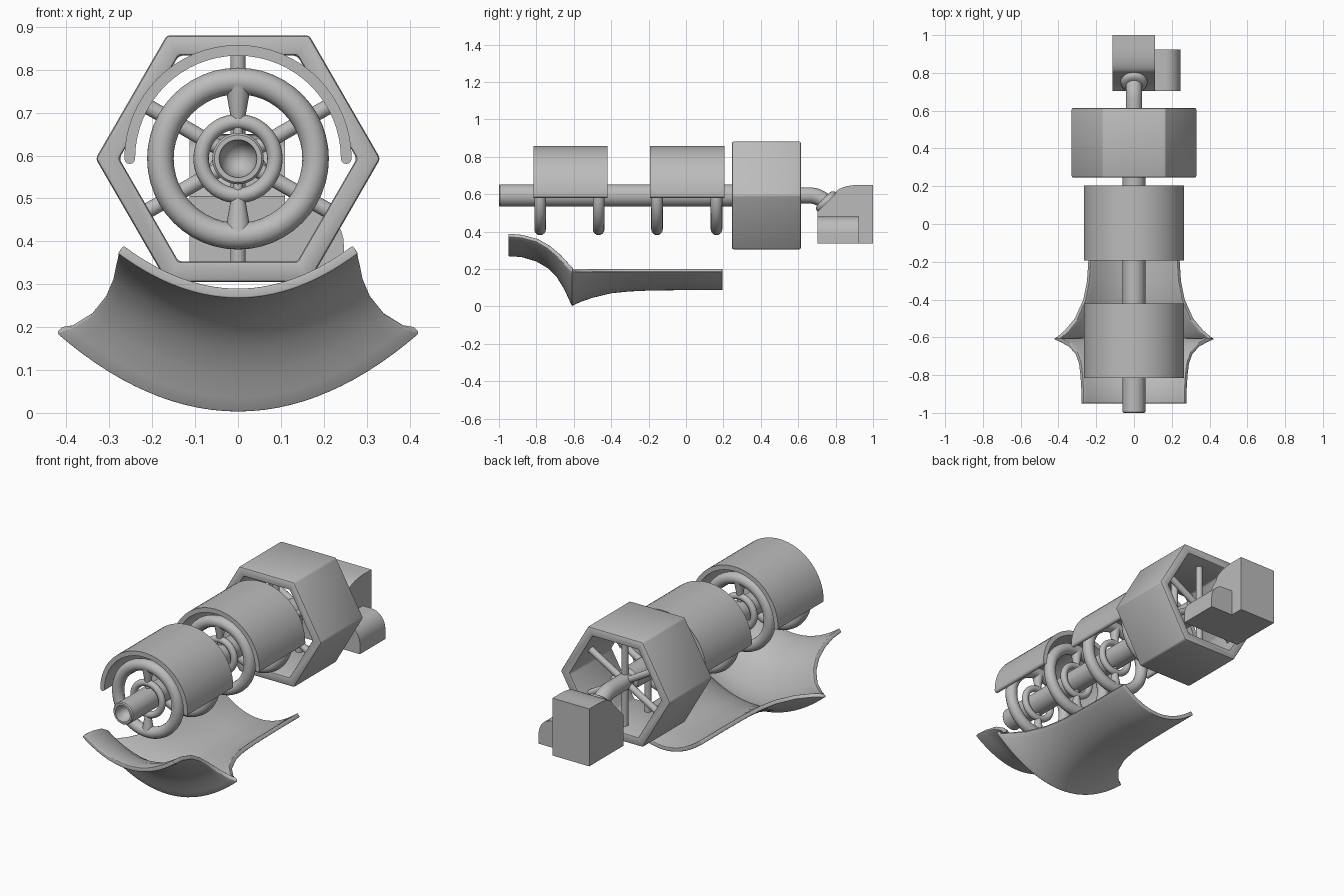
import bpy, bmesh, math
from mathutils import Vector

if "Cube" in bpy.data.objects:
    bpy.data.objects.remove(bpy.data.objects["Cube"])

AXIS_Z = 0.593
grey = bpy.data.materials.new("plain grey")
grey.diffuse_color = (0.5, 0.5, 0.5, 1)
grey.use_nodes = True
grey.node_tree.nodes["Principled BSDF"].inputs["Base Color"].default_value = grey.diffuse_color


def finish(obj, bevel=0, segments=2, limit=50):
    """Bevel if wanted, then smooth shading that keeps edges sharp."""
    bpy.ops.object.select_all(action='DESELECT')
    bpy.context.view_layer.objects.active = obj
    obj.select_set(True)
    if bevel:
        mod = obj.modifiers.new("bevel", 'BEVEL')
        mod.width, mod.segments = bevel, segments
        mod.limit_method, mod.angle_limit = 'ANGLE', math.radians(limit)
    if obj.modifiers:
        bpy.ops.object.convert(target='MESH')
    bpy.ops.object.shade_smooth_by_angle(angle=math.radians(35))
    return obj


def make(name, bm, recalc=True):
    if recalc:
        bmesh.ops.recalc_face_normals(bm, faces=bm.faces)
    mesh = bpy.data.meshes.new(name)
    bm.to_mesh(mesh)
    bm.free()
    mesh.materials.append(grey)
    obj = bpy.data.objects.new(name, mesh)
    bpy.context.collection.objects.link(obj)
    return obj


def skin(bm, rings, loop=False, cap=True, closed=True):
    """Join rings of points with quads."""
    vs = [[bm.verts.new(p) for p in r] for r in rings]
    n = len(vs[0])
    for i in range(len(vs) if loop else len(vs) - 1):
        a, b = vs[i], vs[(i + 1) % len(vs)]
        for j in range(n if closed else n - 1):
            k = (j + 1) % n
            bm.faces.new((a[j], a[k], b[k], b[j]))
    if cap and not loop:
        bm.faces.new(vs[0])
        bm.faces.new(vs[-1])


def lathe(name, profile, sides=40, loop=False, bevel=0):
    """Turn (radius, y) points round the long axis."""
    bm = bmesh.new()
    ang = [2 * math.pi * i / sides for i in range(sides)]
    skin(bm, [[(r * math.cos(a), y, AXIS_Z + r * math.sin(a)) for a in ang]
              for r, y in profile], loop)
    return finish(make(name, bm), bevel)


def prism(name, pts, a, b, along, bevel=0):
    """Extrude a flat outline along x (points y,z) or y (points x,z)."""
    bm = bmesh.new()
    place = (lambda p, t: (t, p[0], p[1])) if along == 'x' else (lambda p, t: (p[0], t, p[1]))
    skin(bm, [[place(p, t) for p in pts] for t in (a, b)])
    return finish(make(name, bm), bevel)


def sweep(name, path, sides=24):
    """Tube through (y, z, tilt, radius) stations in the middle plane."""
    bm = bmesh.new()
    rings = []
    for y, z, tilt, r in path:
        up = Vector((0, math.sin(tilt), math.cos(tilt)))
        rings.append([Vector((0, y, z)) + r * (math.cos(a) * Vector((1, 0, 0)) + math.sin(a) * up)
                      for a in (2 * math.pi * i / sides for i in range(sides))])
    skin(bm, rings)
    return finish(make(name, bm))


def torus(name, y, major, minor):
    bpy.ops.mesh.primitive_torus_add(major_radius=major, minor_radius=minor, major_segments=48,
                                     minor_segments=16, location=(0, y, AXIS_Z),
                                     rotation=(math.pi / 2, 0, 0))
    obj = bpy.context.object
    obj.name = name
    obj.data.materials.append(grey)
    finish(obj)


def spoke(name, y, angle, r0, r1, w0, w1):
    """Round rod from radius r0 to r1 about the axis, w0 and w1 thick."""
    d = Vector((math.cos(angle), 0, math.sin(angle)))
    side = Vector((-d.z, 0, d.x))
    bm = bmesh.new()
    skin(bm, [[Vector((0, y, AXIS_Z)) + d * r + w * (math.cos(t) * side + math.sin(t) * Vector((0, 1, 0)))
               for t in (2 * math.pi * i / 16 for i in range(16))] for r, w in ((r0, w0), (r1, w1))])
    finish(make(name, bm))


# central tube with a cupped front end
lathe("central_tube", [(0.004, -0.935), (0.02, -0.94), (0.034, -0.955), (0.042, -0.98), (0.044, -1.0),
                       (0.055, -1.0), (0.06, -0.994), (0.06, 0.5), (0.043, 0.515)])

# four wheels carried on the tube
for i, y in enumerate((-0.78, -0.467, -0.155, 0.163), 1):
    torus(f"wheel_rim_{i}", y, 0.181, 0.031)
    torus(f"wheel_hub_{i}", y, 0.086, 0.018)
    for s in (1, -1):
        spoke(f"wheel_spoke_{i}", y, s * math.pi / 2, 0.09, 0.17, 0.016, 0.03)
        spoke(f"hub_pin_{i}", y, s * math.pi / 2, 0.05, 0.09, 0.012, 0.012)

# two half-round covers with rounded lower edges
mid, half = 0.2525, 0.0125
outline = []
for i in range(33):
    a = math.pi * i / 32
    outline.append(((mid + half) * math.cos(a), AXIS_Z + (mid + half) * math.sin(a)))
for i in range(1, 6):
    a = math.pi + math.pi * i / 6
    outline.append((-mid + half * math.cos(a), AXIS_Z + half * math.sin(a)))
for i in range(33):
    a = math.pi * (1 - i / 32)
    outline.append(((mid - half) * math.cos(a), AXIS_Z + (mid - half) * math.sin(a)))
for i in range(1, 6):
    a = math.pi + math.pi * i / 6
    outline.append((mid + half * math.cos(a), AXIS_Z + half * math.sin(a)))
for name, a, b in (("front_cover", -0.815, -0.42), ("rear_cover", -0.193, 0.205)):
    prism(name, outline, a, b, 'y')

# hexagonal housing with two sets of six spokes
lathe("hex_housing", [(0.332, 0.246), (0.332, 0.614), (0.277, 0.614), (0.277, 0.246)],
      sides=6, loop=True, bevel=0.008)
for y in (0.33, 0.53):
    for k in range(6):
        spoke("housing_spoke", y, math.pi / 6 + k * math.pi / 3, 0.03, 0.25, 0.018, 0.018)

# bent outlet pipe and its flange
path = [(0.5, AXIS_Z, 0, 0.043)]
for i in range(9):
    t = math.pi / 4 * i / 8
    path.append((0.66 + 0.12 * math.sin(t), AXIS_Z - 0.12 * (1 - math.cos(t)), t, 0.043))
path.append((0.757, 0.546, math.pi / 4, 0.043))
sweep("outlet_pipe", path)
c = math.cos(math.pi / 4)
sweep("pipe_flange", [(0.752 + s * c, 0.559 - s * c, math.pi / 4, r) for s, r in
                      ((-0.024, 0.045), (-0.02, 0.06), (-0.01, 0.069), (0.0, 0.071), (0.008, 0.068))])

# rear block with a sloped and rounded top, and the small box beside it
top = [(1.0 - 0.07 - 0.13 * math.cos(t), 0.603 + 0.047 * math.sin(t))
       for t in (math.pi / 2 * i / 8 for i in range(9))]
prism("rear_block", [(0.703, 0.335), (0.703, 0.505)] + top + [(1.0, 0.65), (1.0, 0.335)],
      -0.113, 0.11, 'x')
curve = [(0.165 + 0.082 * math.sin(t), 0.39 + 0.09 * math.cos(t))
         for t in (math.pi / 2 * i / 8 for i in range(9))]
prism("side_box", [(0.105, 0.335), (0.105, 0.48)] + curve + [(0.247, 0.335)], 0.704, 0.925, 'y')

# folded shield below: stations of y, half width, centre height, edge height
stations = [(-0.95, .28, .268, .372), (-0.88, .28, .264, .366), (-0.80, .285, .24, .345),
            (-0.74, .292, .205, .31), (-0.69, .31, .155, .268), (-0.65, .345, .09, .225),
            (-0.625, .39, .035, .198), (-0.61, .425, .002, .186), (-0.595, .405, .01, .185),
            (-0.56, .365, .025, .185), (-0.5, .315, .046, .185), (-0.4, .27, .07, .185),
            (-0.3, .25, .08, .185), (-0.19, .243, .085, .185), (0.0, .24, .087, .185),
            (0.195, .24, .087, .185)]
bm = bmesh.new()
us = [i / 14 - 1 for i in range(29)]
skin(bm, [[(u * w, y, zc + (ze - zc) * u * u) for u in us] for y, w, zc, ze in stations],
     cap=False, closed=False)
bmesh.ops.recalc_face_normals(bm, faces=bm.faces)
bm.normal_update()
if sum(f.normal.z for f in bm.faces) > 0:
    bmesh.ops.reverse_faces(bm, faces=bm.faces)
shield = make("lower_shield", bm, recalc=False)
mod = shield.modifiers.new("thickness", 'SOLIDIFY')
mod.thickness, mod.offset = 0.022, -1
finish(shield, 0.007, 3, 60)
